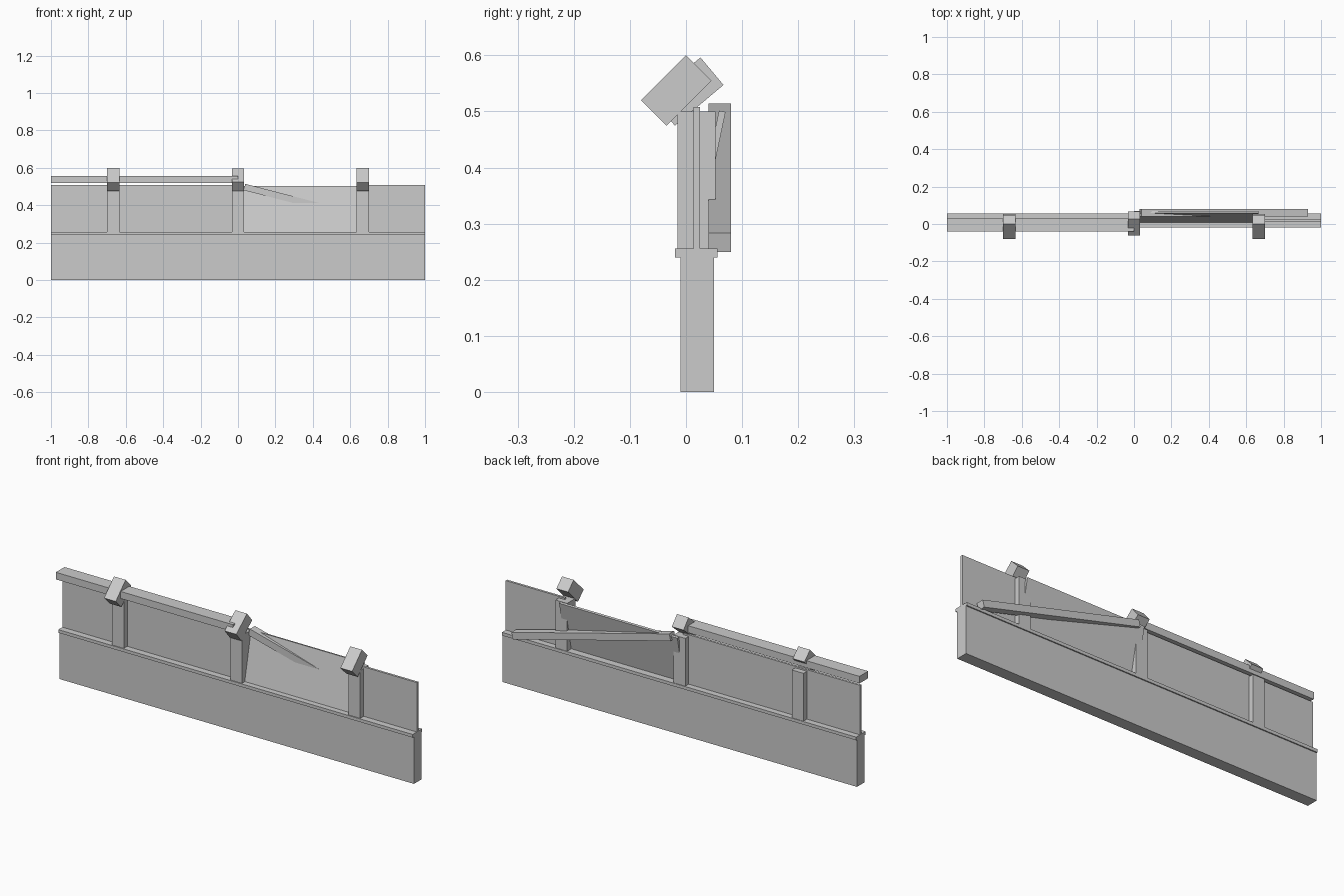
import bpy
from math import atan, radians

old = bpy.data.objects.get("Cube")
if old:
    bpy.data.objects.remove(old, do_unlink=True)

# Single pale grey material
grey = bpy.data.materials.new("pale_grey")
grey.use_nodes = True
colour = (0.6, 0.6, 0.6, 1)
grey.diffuse_color = colour
grey.node_tree.nodes["Principled BSDF"].inputs["Base Color"].default_value = colour


def block(name, size, centre, rotation=(0, 0, 0)):
    """Sharp-edged box with its own size, placed by its centre."""
    bpy.ops.mesh.primitive_cube_add(size=1, location=centre, rotation=rotation)
    obj = bpy.context.object
    obj.name = obj.data.name = name
    for v in obj.data.vertices:
        v.co = [c * s for c, s in zip(v.co, size)]
    obj.data.materials.append(grey)
    return obj


def span(name, x, y, z):
    """Upright box given by its extents on each axis."""
    axes = (x, y, z)
    return block(name, [b - a for a, b in axes], [(a + b) / 2 for a, b in axes])


# Plinth and coping ledge
span("wall_base", (-1, 1), (-0.01, 0.05), (0, 0.24))
span("wall_ledge", (-1, 1), (-0.02, 0.056), (0.24, 0.256))

# Upright panels, with one bay leaning backwards
span("left_panel", (-1, 0), (0.013, 0.025), (0.25, 0.508))
span("end_panel", (0.667, 1), (0.013, 0.025), (0.25, 0.508))
lean = atan(0.21)
block("leaning_panel", (0.667, 0.012, 0.25), (0.333, 0.039, 0.378), (-lean, 0, 0))

# Posts with tilted caps; the middle cap sits further back
for name, x, cap_y, cap_z, tilt in (
    ("right", -0.667, -0.0175, 0.5375, 45),
    ("middle", 0, 0.003, 0.5355, 40),
    ("left", 0.667, -0.0175, 0.5375, 45),
):
    span(name + "_post", (x - 0.033, x + 0.033), (-0.015, 0.053), (0.25, 0.5))
    block(name + "_post_cap", (0.066, 0.113, 0.064), (x, cap_y, cap_z), (radians(tilt), 0, 0))

# Intact top rail and the fallen rail behind the wall
span("top_rail", (-1, 0), (-0.04, 0.03), (0.52, 0.556))
block("fallen_rail", (0.92, 0.04, 0.035), (0.48, 0.06, 0.382), (0, radians(14.5), 0))
